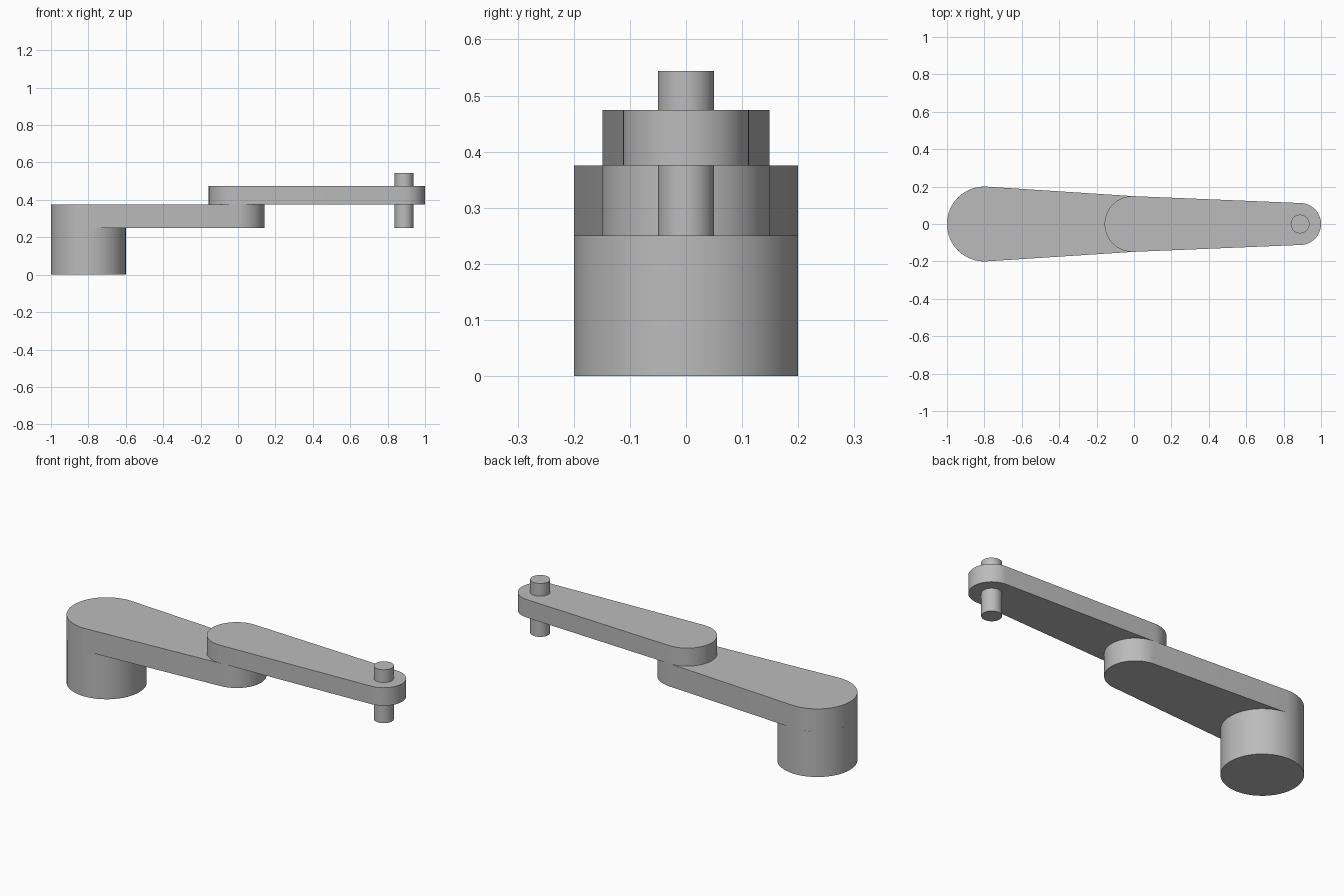
import bpy, bmesh
from math import asin, cos, sin, pi

cube = bpy.data.objects.get("Cube")
if cube:
    bpy.data.objects.remove(cube, do_unlink=True)

# Single grey finish
grey = bpy.data.materials.new("light_grey")
grey.use_nodes = True
colour = (0.5, 0.5, 0.5, 1)
grey.diffuse_color = colour
grey.node_tree.nodes["Principled BSDF"].inputs["Base Color"].default_value = colour


def arc(cx, radius, start, end, steps):
    """Points along an arc centred on the arm axis."""
    angles = [start + (end - start) * i / steps for i in range(steps + 1)]
    return [(cx + radius * cos(a), radius * sin(a)) for a in angles]


def extrude_profile(name, points, bottom, top):
    """Turn a flat outline into a solid with smooth rounded sides."""
    bm = bmesh.new()
    face = bm.faces.new([bm.verts.new((x, y, bottom)) for x, y in points])
    side = bmesh.ops.extrude_face_region(bm, geom=[face])
    verts = [g for g in side["geom"] if isinstance(g, bmesh.types.BMVert)]
    bmesh.ops.translate(bm, verts=verts, vec=(0, 0, top - bottom))
    bmesh.ops.recalc_face_normals(bm, faces=bm.faces)
    mesh = bpy.data.meshes.new(name)
    bm.to_mesh(mesh)
    bm.free()
    mesh.materials.append(grey)
    obj = bpy.data.objects.new(name, mesh)
    bpy.context.collection.objects.link(obj)
    bpy.ops.object.select_all(action="DESELECT")
    obj.select_set(True)
    bpy.context.view_layer.objects.active = obj
    bpy.ops.object.shade_smooth_by_angle(angle=pi / 6)
    return obj


def tapered_arm(name, x1, r1, x2, r2, bottom, top):
    """Two round ends joined by straight tangent sides."""
    a = pi / 2 - asin((r1 - r2) / (x2 - x1))
    outline = arc(x2, r2, -a, a, 32) + arc(x1, r1, a, 2 * pi - a, 32)
    return extrude_profile(name, outline, bottom, top)


def post(name, x, radius, bottom, top):
    return extrude_profile(name, arc(x, radius, 0, 2 * pi, 64)[:-1], bottom, top)


base_x, elbow_x, tip_x = -0.8, -0.008, 0.888

# Base column and the two arm links
post("base_column", base_x, 0.2, 0, 0.25)
tapered_arm("lower_arm", base_x, 0.2, elbow_x, 0.149, 0.25, 0.375)
tapered_arm("upper_arm", elbow_x, 0.149, tip_x, 0.112, 0.375, 0.474)

# Vertical pin through the arm tip
post("tip_pin", tip_x, 0.05, 0.25, 0.544)
